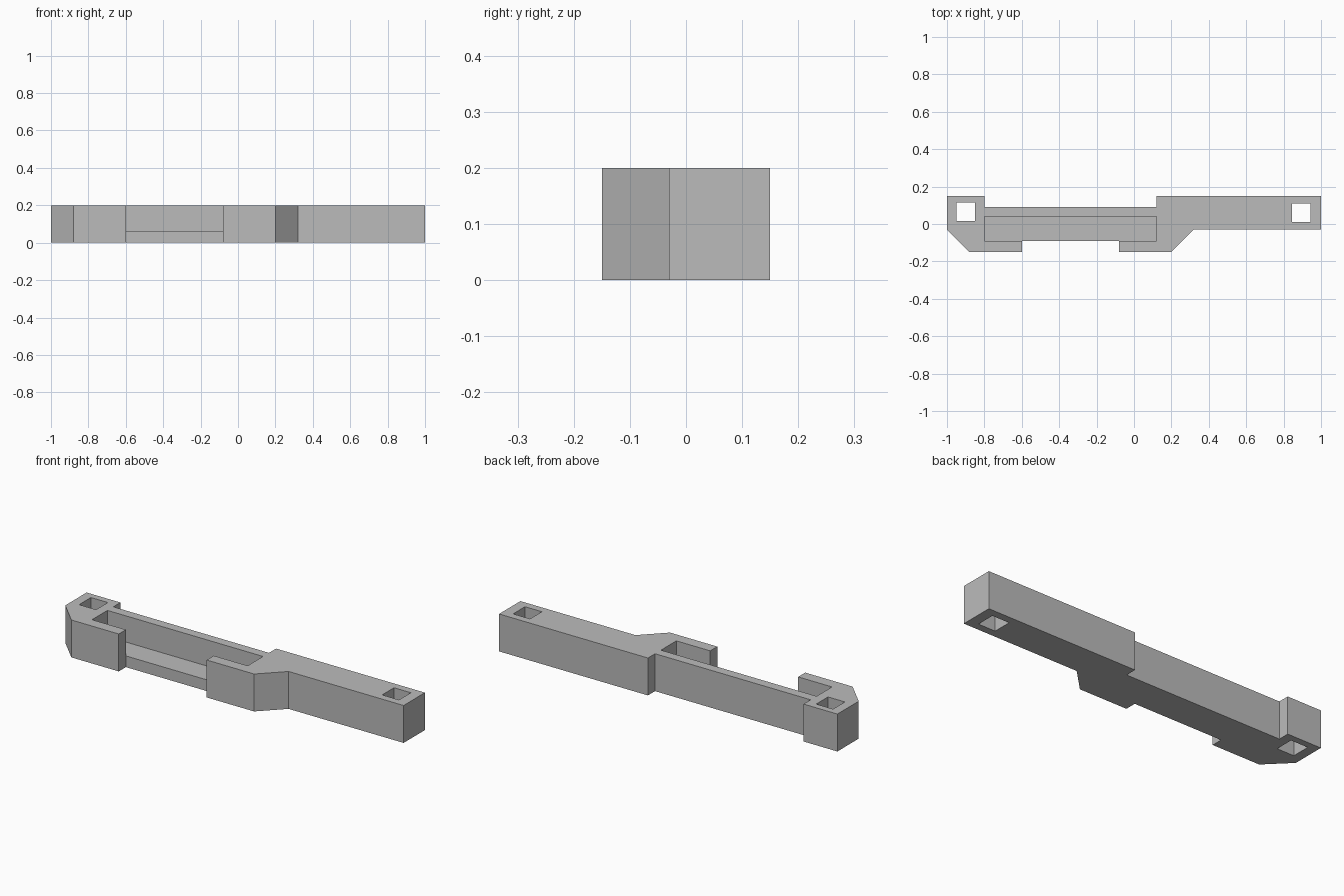
import bpy
import bmesh

if "Cube" in bpy.data.objects:
    bpy.data.objects.remove(bpy.data.objects["Cube"], do_unlink=True)

HEIGHT = 0.2
FLOOR = 0.06

grey = bpy.data.materials.new("plain grey")
grey.use_nodes = True
grey.diffuse_color = (0.5, 0.5, 0.5, 1)
grey.node_tree.nodes["Principled BSDF"].inputs["Base Color"].default_value = (0.5, 0.5, 0.5, 1)


def prism(name, points, bottom, top):
    """Extrude a plan outline between two heights."""
    bm = bmesh.new()
    face = bm.faces.new([bm.verts.new((x, y, bottom)) for x, y in points])
    extruded = bmesh.ops.extrude_face_region(bm, geom=[face])["geom"]
    verts = [g for g in extruded if isinstance(g, bmesh.types.BMVert)]
    bmesh.ops.translate(bm, verts=verts, vec=(0, 0, top - bottom))
    bmesh.ops.recalc_face_normals(bm, faces=bm.faces)
    mesh = bpy.data.meshes.new(name)
    bm.to_mesh(mesh)
    bm.free()
    mesh.materials.append(grey)
    obj = bpy.data.objects.new(name, mesh)
    bpy.context.collection.objects.link(obj)
    return obj


def cut(target, cutter):
    """Subtract a cutter, then discard it."""
    mod = target.modifiers.new(cutter.name, "BOOLEAN")
    mod.operation = "DIFFERENCE"
    mod.solver = "EXACT"
    mod.object = cutter
    bpy.context.view_layer.objects.active = target
    bpy.ops.object.modifier_apply(modifier=mod.name)
    bpy.data.objects.remove(cutter, do_unlink=True)


# Main bar with stepped back, chamfered front lugs and front recess
bar = prism("bracket_bar", [
    (-1, 0.15), (-0.8, 0.15), (-0.8, 0.09), (0.12, 0.09), (0.12, 0.15),
    (1, 0.15), (1, -0.03), (0.32, -0.03), (0.2, -0.15), (-0.08, -0.15),
    (-0.08, -0.09), (-0.6, -0.09), (-0.6, -0.15), (-0.88, -0.15), (-1, -0.03),
], 0, HEIGHT)

# Pocket open at the top and through the front recess
cut(bar, prism("pocket_cutter", [
    (-0.8, 0.04), (0.12, 0.04), (0.12, -0.09), (-0.08, -0.09),
    (-0.08, -0.2), (-0.6, -0.2), (-0.6, -0.09), (-0.8, -0.09),
], FLOOR, HEIGHT + 0.1))

# Square through holes at both ends
for x, y in ((-0.9, 0.065), (0.895, 0.06)):
    r = 0.05
    cut(bar, prism("hole_cutter", [
        (x - r, y - r), (x + r, y - r), (x + r, y + r), (x - r, y + r),
    ], -0.1, HEIGHT + 0.1))
